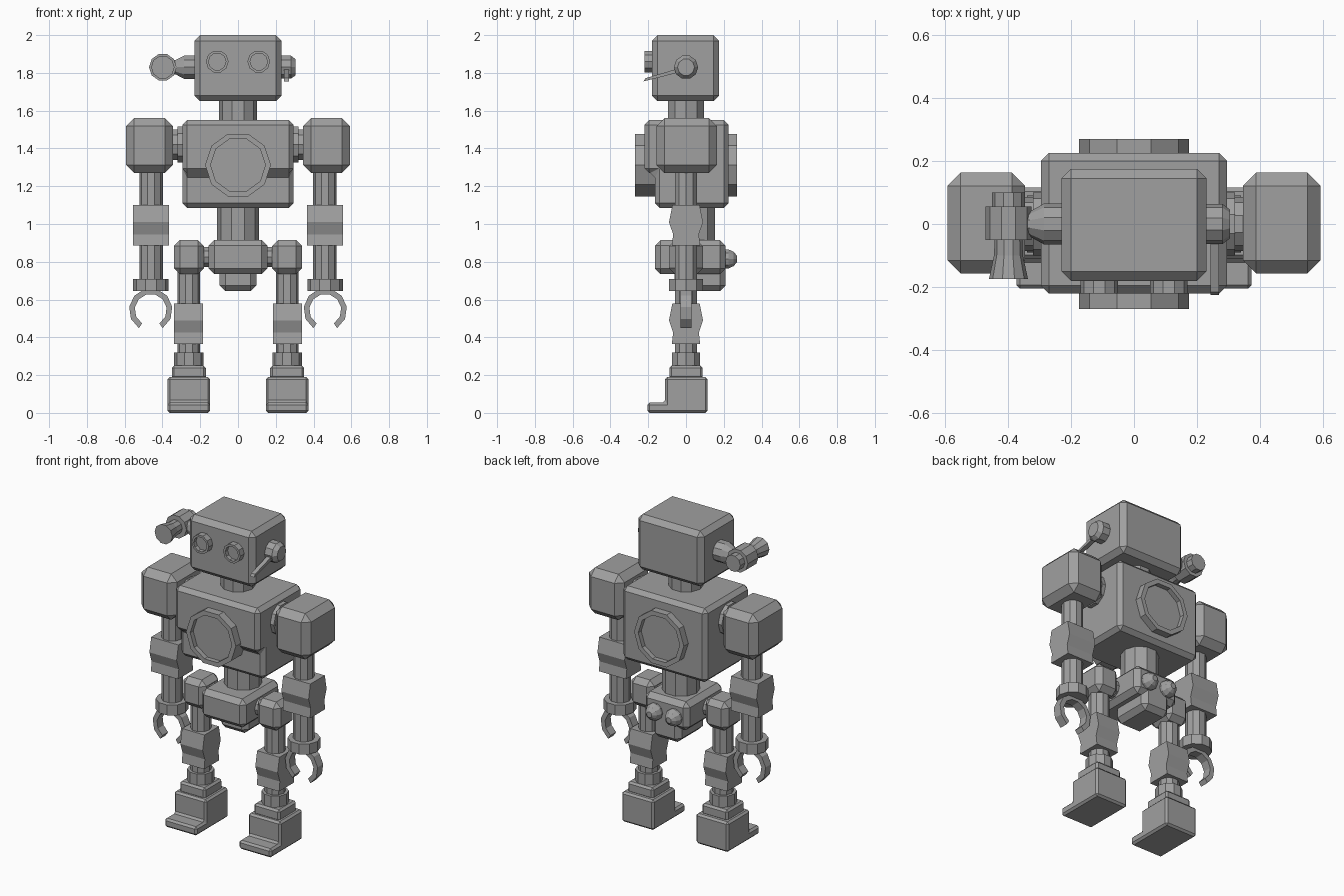
import bpy, bmesh, math

if "Cube" in bpy.data.objects:
    bpy.data.objects.remove(bpy.data.objects["Cube"])

metal = bpy.data.materials.new("grey_metal")
metal.diffuse_color = (0.35, 0.35, 0.35, 1)
metal.use_nodes = True
metal.node_tree.nodes["Principled BSDF"].inputs["Base Color"].default_value = metal.diffuse_color


def finish(name, bm, bevel=0, mirror=False):
    bmesh.ops.recalc_face_normals(bm, faces=bm.faces)
    me = bpy.data.meshes.new(name)
    bm.to_mesh(me)
    bm.free()
    me.materials.append(metal)
    ob = bpy.data.objects.new(name, me)
    bpy.context.collection.objects.link(ob)
    if bevel:
        m = ob.modifiers.new("chamfer", 'BEVEL')
        m.width, m.segments, m.limit_method = bevel, 1, 'ANGLE'
    if mirror:
        m = ob.modifiers.new("mirror", 'MIRROR')
        m.use_axis[0] = True
        m.use_mirror_merge = False
    return ob


def prism(name, profile, x0, x1, bevel=0, mirror=False):
    """Side (y, z) profile extruded along x."""
    bm = bmesh.new()
    a = [bm.verts.new((x0, y, z)) for y, z in profile]
    b = [bm.verts.new((x1, y, z)) for y, z in profile]
    n = len(profile)
    bm.faces.new(a)
    bm.faces.new(b[::-1])
    for i in range(n):
        j = (i + 1) % n
        bm.faces.new((a[i], b[i], b[j], a[j]))
    return finish(name, bm, bevel, mirror)


def box(name, x0, x1, y0, y1, z0, z1, bevel=0, mirror=False):
    return prism(name, [(y0, z0), (y1, z0), (y1, z1), (y0, z1)], x0, x1, bevel, mirror)


def lathe(name, axis, center, profile, mirror=False, n=10):
    """(radius, position along axis) rings; center holds the two other coordinates."""
    u, v = center
    bm = bmesh.new()
    rings = []
    for r, h in profile:
        ring = []
        for k in range(n):
            t = 2 * math.pi * k / n
            p, q = u + r * math.cos(t), v + r * math.sin(t)
            co = {'x': (h, p, q), 'y': (p, h, q), 'z': (p, q, h)}[axis]
            ring.append(bm.verts.new(co))
        rings.append(ring)
    for a, b in zip(rings, rings[1:]):
        for i in range(n):
            j = (i + 1) % n
            bm.faces.new((a[i], a[j], b[j], b[i]))
    bm.faces.new(rings[0])
    bm.faces.new(rings[-1])
    return finish(name, bm, 0, mirror)


def joint(name, x, half, top):
    """Elbow or knee block with a bulging front and back."""
    side = [(0.072, top), (0.090, top - 0.09), (0.068, top - 0.155), (0.075, top - 0.215)]
    prism(name, side + [(-y, z) for y, z in side[::-1]], x - half, x + half, 0, True)


# Head, eyes and neck
box("head", -0.23, 0.23, -0.18, 0.175, 1.65, 2.0, 0.03)
lathe("eye", 'y', (0.11, 1.86), [(0.06, -0.16), (0.06, -0.22), (0.046, -0.22), (0.046, -0.195)], True)
lathe("neck", 'z', (0, 0), [(0.1, 1.53), (0.1, 1.67)])

# Ear with antenna on one side
lathe("antenna_ear", 'x', (0, 1.83), [(0.064, 0.21), (0.064, 0.28), (0.045, 0.305)])
prism("antenna", [(0, 1.835), (-0.215, 1.772), (-0.225, 1.755), (0, 1.812)], 0.243, 0.27)

# Ear with horn on the other side
lathe("horn_ear", 'x', (0, 1.83), [(0.065, -0.21), (0.065, -0.285), (0.04, -0.33), (0.04, -0.39)])
lathe("horn", 'y', (-0.398, 1.83),
      [(0.052, 0.1), (0.052, 0.055), (0.073, 0.055), (0.073, -0.05),
       (0.044, -0.05), (0.046, -0.1), (0.062, -0.175)])

# Torso with overhanging chest and round hatches
prism("torso", [(-0.165, 1.085), (0.225, 1.085), (0.225, 1.55), (-0.22, 1.55),
                (-0.22, 1.27), (-0.165, 1.27)], -0.295, 0.295, 0.025)
for name, s, base in (("chest_hatch", -1, 0.14), ("back_hatch", 1, 0.2)):
    lathe(name, 'y', (0, 1.312), [(0.174, s * base), (0.174, s * 0.27),
                                  (0.145, s * 0.27), (0.145, s * 0.24)])

# Arms
lathe("shoulder_joint", 'x', (0, 1.42), [(0.1, 0.28), (0.1, 0.32), (0.085, 0.32), (0.085, 0.37)], True)
box("shoulder", 0.345, 0.592, -0.157, 0.163, 1.27, 1.56, 0.042, True)
lathe("arm", 'z', (0.46, 0), [(0.062, 0.69), (0.062, 1.29)], True)
joint("elbow", 0.461, 0.095, 1.1)
lathe("wrist", 'z', (0.461, 0), [(0.094, 0.645), (0.094, 0.71)], True)

# Open claw ring with the gap at the bottom
bm = bmesh.new()
prev = None
steps = 9
for i in range(steps + 1):
    t = math.radians(-57 + (294 * i / steps))
    c, s = math.cos(t), math.sin(t)
    sec = [bm.verts.new((0.462 + r * c, y, 0.545 + r * s))
           for r, y in ((0.085, -0.028), (0.115, -0.028), (0.115, 0.028), (0.085, 0.028))]
    if prev:
        for k in range(4):
            m = (k + 1) % 4
            bm.faces.new((prev[k], prev[m], sec[m], sec[k]))
    if i in (0, steps):
        bm.faces.new(sec)
    prev = sec
finish("claw", bm, 0, True)

# Waist and pelvis
lathe("waist", 'z', (0, 0.05), [(0.11, 0.89), (0.11, 1.1)])
box("pelvis", -0.155, 0.155, -0.165, 0.21, 0.735, 0.915, 0.03)
box("crotch", -0.097, 0.097, -0.06, 0.21, 0.645, 0.8, 0.03)
lathe("rear_knob", 'y', (0.068, 0.815),
      [(0.053, 0.19), (0.053, 0.225), (0.04, 0.252), (0.018, 0.27)], True)

# Legs
lathe("hip_joint", 'x', (0, 0.825), [(0.055, 0.14), (0.055, 0.2)], True)
box("hip", 0.18, 0.34, -0.09, 0.09, 0.735, 0.915, 0.032, True)
lathe("leg", 'z', (0.26, 0), [(0.06, 0.3), (0.06, 0.75)], True)
joint("knee", 0.262, 0.078, 0.58)
lathe("ankle_ring", 'z', (0.26, 0), [(0.078, 0.24), (0.078, 0.32)], True)
box("ankle", 0.17, 0.35, -0.088, 0.088, 0.18, 0.25, 0.012, True)
prism("foot", [(-0.205, 0), (0.115, 0), (0.115, 0.19), (-0.11, 0.19),
               (-0.11, 0.055), (-0.205, 0.055)], 0.147, 0.373, 0.012, True)
